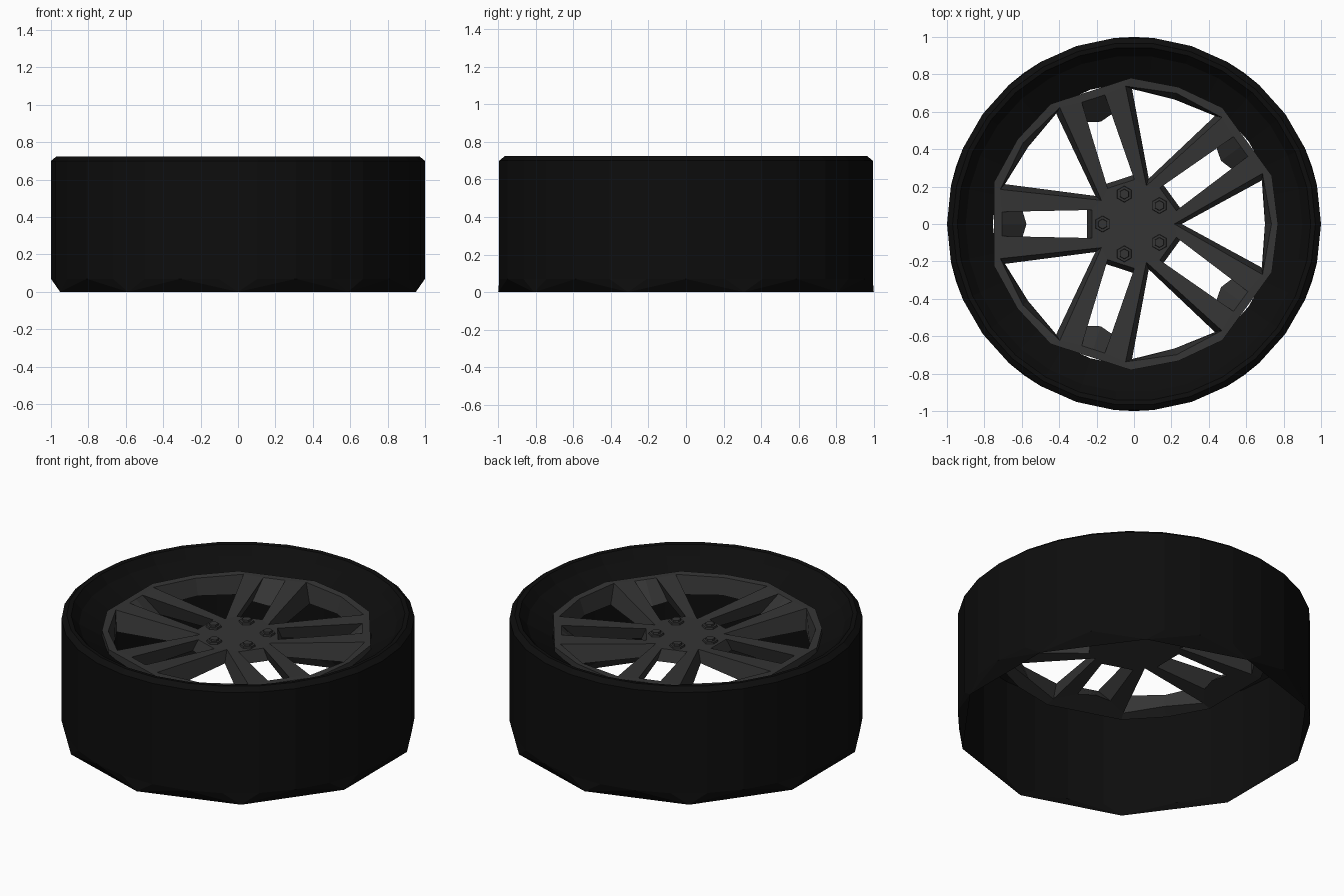
import bpy, bmesh, math
from mathutils import Matrix, Vector

if "Cube" in bpy.data.objects:
    bpy.data.objects.remove(bpy.data.objects["Cube"])


def material(name, v):
    m = bpy.data.materials.new(name)
    m.diffuse_color = (v, v, v, 1)
    m.use_nodes = True
    m.node_tree.nodes["Principled BSDF"].inputs["Base Color"].default_value = m.diffuse_color
    return m


RUBBER, ALLOY = material("rubber", 0.004), material("dark_alloy", 0.035)


def finish(bm, name, mat):
    bmesh.ops.remove_doubles(bm, verts=bm.verts, dist=0.0005)
    bmesh.ops.recalc_face_normals(bm, faces=bm.faces)
    me = bpy.data.meshes.new(name)
    bm.to_mesh(me)
    bm.free()
    ob = bpy.data.objects.new(name, me)
    me.materials.append(mat)
    bpy.context.collection.objects.link(ob)
    return ob


def ring(bm, r, z, n, start=0):
    return [bm.verts.new((r * math.cos(start + i * math.tau / n),
                          r * math.sin(start + i * math.tau / n), z)) for i in range(n)]


# Tyre: open shell with a 30-sided wall, rolled lip and dished sidewall
bm = bmesh.new()
profile = [(1, 0.07), (1, 0.70), (0.97, 0.725), (0.945, 0.722), (0.90, 0.67), (0.755, 0.585)]
rings = [ring(bm, r, z, 30) for r, z in profile]
for a, b in zip(rings, rings[1:]):
    for i in range(30):
        j = (i + 1) % 30
        bm.faces.new((a[i], a[j], b[j], b[i]))
# Coarse ten-sided bottom edge
base = ring(bm, 1, 0, 10, math.pi / 2)
for k in range(10):
    b0, b1 = base[k], base[(k + 1) % 10]
    t = [rings[0][(7 + 3 * k + i) % 30] for i in range(4)]
    for f in ((b0, t[1], t[0]), (b0, t[2], t[1]), (b0, b1, t[2]), (b1, t[3], t[2])):
        bm.faces.new(f)
finish(bm, "tyre", RUBBER)


def polar(r, deg, z):
    return (r * math.cos(math.radians(deg)), r * math.sin(math.radians(deg)), z)


# Wheel: half of one double-spoke sector, (along, across, height)
top = dict(
    A=(0, 0, 0.60), B=(0.225, 0, 0.60), C=(0.225, 0.075, 0.60), D=polar(0.215, 36, 0.60),
    E=(0.715, 0.185, 0.63), F=(0.748, 0.225, 0.63), G=polar(0.77, 36, 0.63),
    H=polar(0.735, 36, 0.625), I=(0.705, 0.065, 0.63), J=(0.705, 0, 0.63), K=(0.748, 0, 0.63))
low = dict(
    A=(0, 0, 0.53), B=(0.25, 0, 0.53), C=(0.25, 0.095, 0.53), D=polar(0.255, 36, 0.53),
    E=(0.69, 0.213, 0.51), F=(0.748, 0.225, 0.50), G=polar(0.77, 36, 0.50),
    H=polar(0.70, 36, 0.53), I=(0.605, 0.10, 0.52), J=(0.575, 0, 0.52), K=(0.748, 0, 0.50))
bm = bmesh.new()
for k in range(5):
    turn = Matrix.Rotation(math.pi + k * math.tau / 5, 3, 'Z')
    for side in (1, -1):
        def put(p):
            return bm.verts.new(turn @ Vector((p[0], p[1] * side, p[2])))
        # hub, spoke, spoke end and rim faces, above and below
        for pts in (top, low):
            for f in ("ABCD", "CIED", "IJKFE", "EFGH"):
                bm.faces.new([put(pts[c]) for c in f])
        # window walls and outer rim wall
        for a, b in ("BC", "CI", "IJ", "DE", "EH", "KF", "FG"):
            bm.faces.new([put(p) for p in (top[a], top[b], low[b], low[a])])
finish(bm, "double_spoke_wheel", ALLOY)


# Wheel nuts: hexagonal seat with a smaller raised cap
for k in range(5):
    bm = bmesh.new()
    rs = [ring(bm, r, z, 6, math.pi / 6) for r, z in
          ((0.045, 0.595), (0.042, 0.611), (0.028, 0.611), (0.026, 0.622))]
    for a, b in zip(rs, rs[1:]):
        for i in range(6):
            j = (i + 1) % 6
            bm.faces.new((a[i], a[j], b[j], b[i]))
    bm.faces.new(rs[-1])
    ang = math.pi + k * math.tau / 5
    bmesh.ops.translate(bm, verts=bm.verts, vec=polar(0.168, math.degrees(ang), 0))
    finish(bm, "wheel_nut_%d" % (k + 1), ALLOY)
